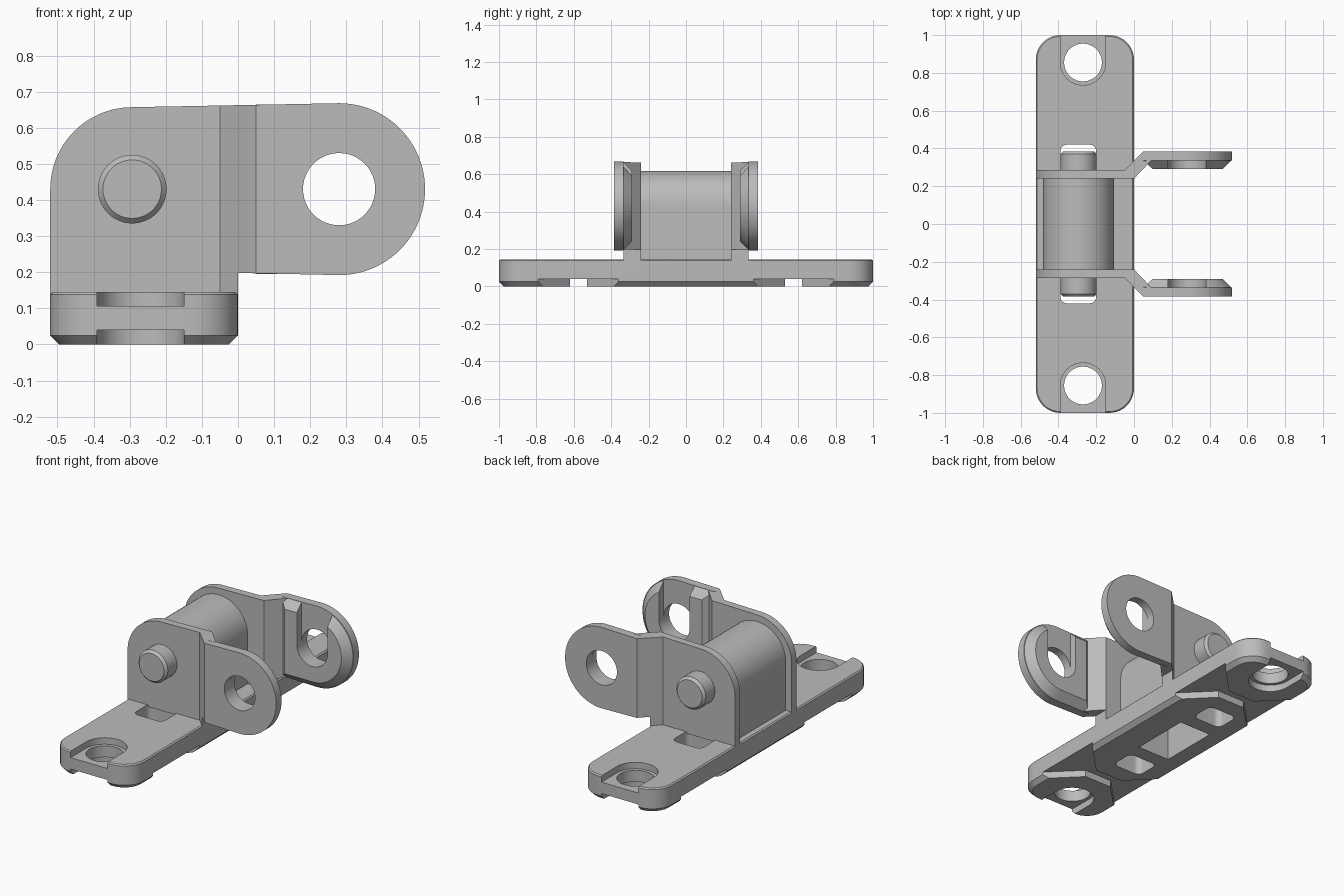
import bpy, bmesh
from math import sin, cos, radians

if "Cube" in bpy.data.objects:
    bpy.data.objects.remove(bpy.data.objects["Cube"])

metal = bpy.data.materials.new("plain_grey")
metal.use_nodes = True
GREY = (0.5, 0.5, 0.5, 1)
metal.diffuse_color = GREY
metal.node_tree.nodes["Principled BSDF"].inputs["Base Color"].default_value = GREY


def arc(cx, cy, r, a0, a1, n=24):
    angles = [radians(a0 + (a1 - a0) * i / n) for i in range(n + 1)]
    return [(cx + r * cos(a), cy + r * sin(a)) for a in angles]


def circle(cx, cy, r, n=48):
    return arc(cx, cy, r, 0, 360, n)[:-1]


def rounded_rect(x0, x1, y0, y1, r, n=10):
    return (arc(x1 - r, y1 - r, r, 0, 90, n) + arc(x0 + r, y1 - r, r, 90, 180, n)
            + arc(x0 + r, y0 + r, r, 180, 270, n) + arc(x1 - r, y0 + r, r, 270, 360, n))


def loft(name, rings, plane="XY"):
    """Closed solid through outlines of equal point count: [(points, level), ...]"""
    bm = bmesh.new()
    loops = []
    for pts, h in rings:
        loops.append([bm.verts.new((u, v, h) if plane == "XY" else (u, h, v)) for u, v in pts])
    bm.faces.new(loops[0])
    bm.faces.new(loops[-1])
    n = len(loops[0])
    for a, b in zip(loops, loops[1:]):
        for i in range(n):
            j = (i + 1) % n
            bm.faces.new((a[i], a[j], b[j], b[i]))
    bmesh.ops.recalc_face_normals(bm, faces=bm.faces)
    mesh = bpy.data.meshes.new(name)
    bm.to_mesh(mesh)
    bm.free()
    mesh.materials.append(metal)
    ob = bpy.data.objects.new(name, mesh)
    bpy.context.collection.objects.link(ob)
    return ob


def prism(name, pts, lo, hi, plane="XY"):
    return loft(name, [(pts, lo), (pts, hi)], plane)


def combine(ob, tool, operation="DIFFERENCE"):
    """Apply one boolean and discard the tool"""
    mod = ob.modifiers.new("cut", "BOOLEAN")
    mod.operation, mod.solver, mod.object = operation, "EXACT", tool
    bpy.context.view_layer.update()
    graph = bpy.context.evaluated_depsgraph_get()
    mesh = bpy.data.meshes.new_from_object(ob.evaluated_get(graph))
    ob.modifiers.clear()
    ob.data = mesh
    bpy.data.objects.remove(tool)


PIN_X, EYE_X, AXIS_Z = -0.293, 0.28, 0.43
HOLE_X, HOLE_Y = -0.27, 0.855
parts = []


# Base plate with chamfered rims
def plate_outline(inset):
    return rounded_rect(-0.52 + inset, -inset, -1 + inset, 1 - inset, 0.13 - inset)


base = loft("base_plate", [(plate_outline(0.025), 0), (plate_outline(0), 0.025),
                           (plate_outline(0), 0.138), (plate_outline(0.007), 0.145)])
parts.append(base)

for s in (-1, 1):
    # Screw hole with open-ended recesses above and below
    u_slot = [(x, s * y) for x, y in
              arc(HOLE_X, HOLE_Y, 0.12, 180, 360) + [(HOLE_X + 0.12, 1.1), (HOLE_X - 0.12, 1.1)]]
    combine(base, prism("cutter", u_slot, 0.107, 0.2))
    combine(base, prism("cutter", u_slot, -0.1, 0.04))
    combine(base, prism("cutter", circle(HOLE_X, s * HOLE_Y, 0.1), -0.1, 0.2))
    # Flared cross groove underneath
    groove = [(-0.53, 0.35), (-0.35, 0.53), (-0.17, 0.53), (0.01, 0.35),
              (0.01, 0.80), (-0.17, 0.62), (-0.35, 0.62), (-0.53, 0.80)]
    combine(base, prism("cutter", [(x, s * y) for x, y in groove], -0.1, 0.04))
    # Clearance slot under each pin
    y0, y1 = sorted((s * 0.27, s * 0.42))
    combine(base, prism("cutter", rounded_rect(-0.39, -0.2, y0, y1, 0.035), -0.1, 0.2))


# Hollow barrel block between the side plates
def arch(r, bottom):
    return arc(PIN_X, AXIS_Z, r, 0, 180, 32) + [(PIN_X - r, bottom), (PIN_X + r, bottom)]


barrel = prism("barrel_block", arch(0.188, 0.13), -0.245, 0.245, "XZ")
parts.append(barrel)
for ob in (base, barrel):
    combine(ob, prism("cutter", arch(0.105, -0.1), -0.18, 0.18, "XZ"))

# Bent side plates, each with an eye, a bevelled inner pad and a pin
side = (arc(PIN_X, AXIS_Z, 0.227, 180, 90) + arc(EYE_X, AXIS_Z, 0.238, 90, -90, 48)
        + [(0, 0.198), (0, 0.135), (PIN_X - 0.227, 0.135)])
bend = [(-0.6, 0.24), (0, 0.24), (0.09, 0.335), (0.6, 0.335),
        (0.6, 0.385), (0.05, 0.385), (-0.05, 0.285), (-0.6, 0.285)]


def pad_outline(r, left):
    return arc(EYE_X, AXIS_Z, r, 90, -90, 48) + [(left, AXIS_Z - r), (left, AXIS_Z + r)]


for s, label in ((-1, "front"), (1, "back")):
    arm = prism(label + "_side_plate", side, s * 0.1, s * 0.5, "XZ")
    combine(arm, prism("tool", [(x, s * y) for x, y in bend], 0, 0.8), "INTERSECT")
    pad = loft("tool", [(pad_outline(0.235, 0.05), s * 0.345), (pad_outline(0.235, 0.05), s * 0.336),
                        (pad_outline(0.19, 0.10), s * 0.29)], "XZ")
    combine(arm, pad, "UNION")
    slot = arc(EYE_X, AXIS_Z, 0.1, 180, 360) + [(EYE_X + 0.1, 0.8), (EYE_X - 0.1, 0.8)]
    combine(arm, prism("cutter", slot, s * 0.25, s * 0.335, "XZ"))
    combine(arm, prism("cutter", circle(EYE_X, AXIS_Z, 0.1), s * 0.2, s * 0.5, "XZ"))
    pin = loft(label + "_pin", [(circle(PIN_X, AXIS_Z, 0.095), s * 0.26),
                                (circle(PIN_X, AXIS_Z, 0.095), s * 0.37),
                                (circle(PIN_X, AXIS_Z, 0.081), s * 0.385)], "XZ")
    parts += [arm, pin]

# Smooth curved walls, crisp edges
bpy.ops.object.select_all(action="DESELECT")
for ob in parts:
    ob.select_set(True)
bpy.context.view_layer.objects.active = base
bpy.ops.object.shade_smooth_by_angle(angle=radians(25))
